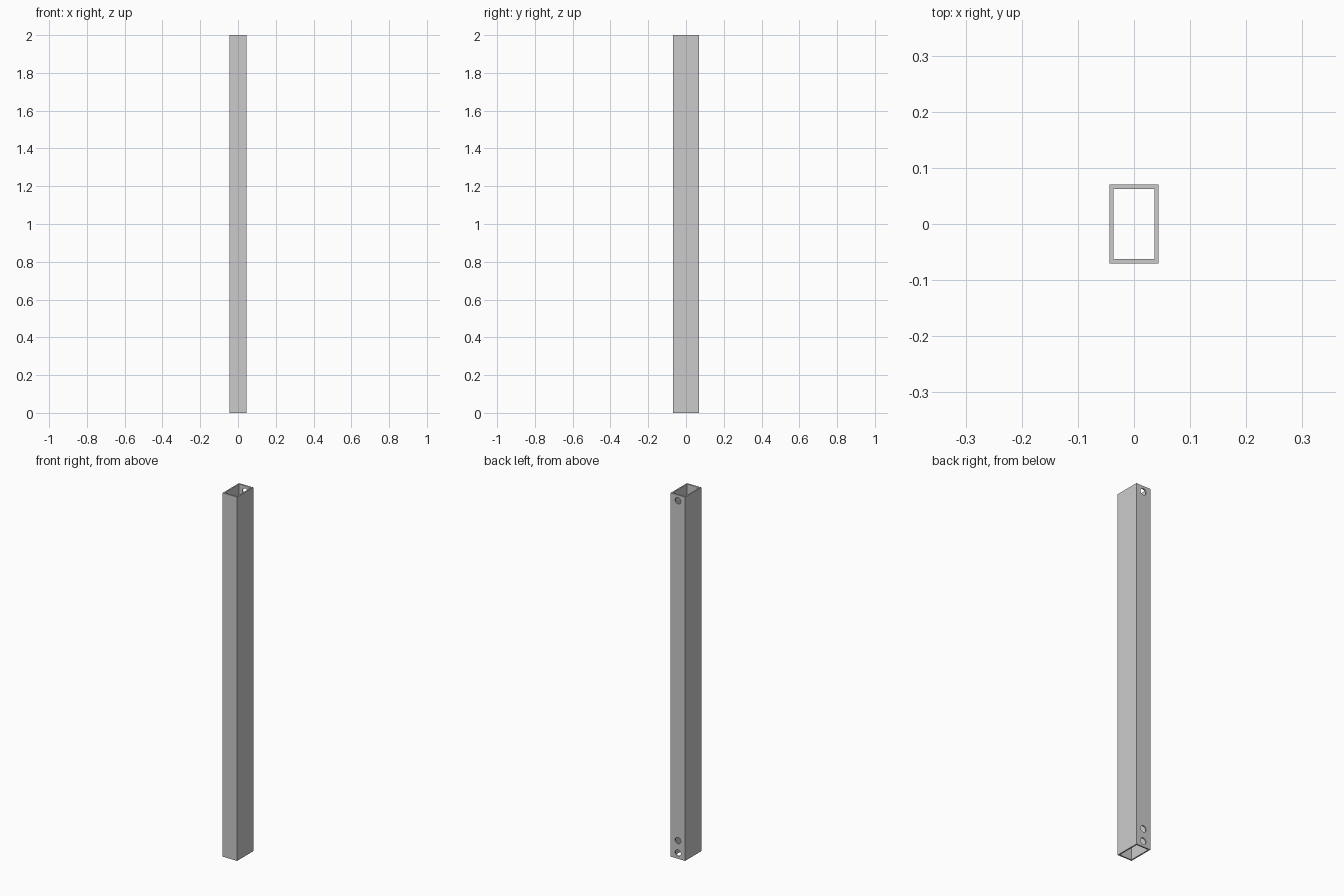
import bpy, bmesh, math

if "Cube" in bpy.data.objects:
    bpy.data.objects.remove(bpy.data.objects["Cube"])

W, D, H, T = 0.0875, 0.14, 2.0, 0.0075   # width, depth, height, wall
HOLE_R = 0.0175
HOLE_Z = (0.032, 0.1)                    # distances from each end


def new_object(name, bm):
    mesh = bpy.data.meshes.new(name)
    bmesh.ops.recalc_face_normals(bm, faces=bm.faces)
    bm.to_mesh(mesh)
    bm.free()
    obj = bpy.data.objects.new(name, mesh)
    bpy.context.collection.objects.link(obj)
    return obj


# Hollow rectangular tube, open at both ends
bm = bmesh.new()
corners = ((-1, -1), (1, -1), (1, 1), (-1, 1))
outer = [bm.verts.new((sx * W / 2, sy * D / 2, 0)) for sx, sy in corners]
inner = [bm.verts.new((sx * (W / 2 - T), sy * (D / 2 - T), 0)) for sx, sy in corners]
ring = []
for i in range(4):
    j = (i + 1) % 4
    ring.append(bm.faces.new((outer[i], outer[j], inner[j], inner[i])))
ext = bmesh.ops.extrude_face_region(bm, geom=ring, use_keep_orig=True)
for v in ext["geom"]:
    if isinstance(v, bmesh.types.BMVert):
        v.co.z = H
tube = new_object("rectangular_tube", bm)

# Bolt holes: two near each end, through the back wall only
bm = bmesh.new()
for z in [z for d in HOLE_Z for z in (d, H - d)]:
    made = bmesh.ops.create_cone(bm, cap_ends=True, segments=24,
                                 radius1=HOLE_R, radius2=HOLE_R, depth=T * 4)
    for v in made["verts"]:
        x, y, h = v.co
        v.co = (x, D / 2 - T / 2 + h, z + y)
cutter = new_object("hole_cutter", bm)
cutter.hide_render = True
cutter.display_type = 'WIRE'

cut = tube.modifiers.new("bolt_holes", 'BOOLEAN')
cut.operation = 'DIFFERENCE'
cut.solver = 'EXACT'
cut.object = cutter
